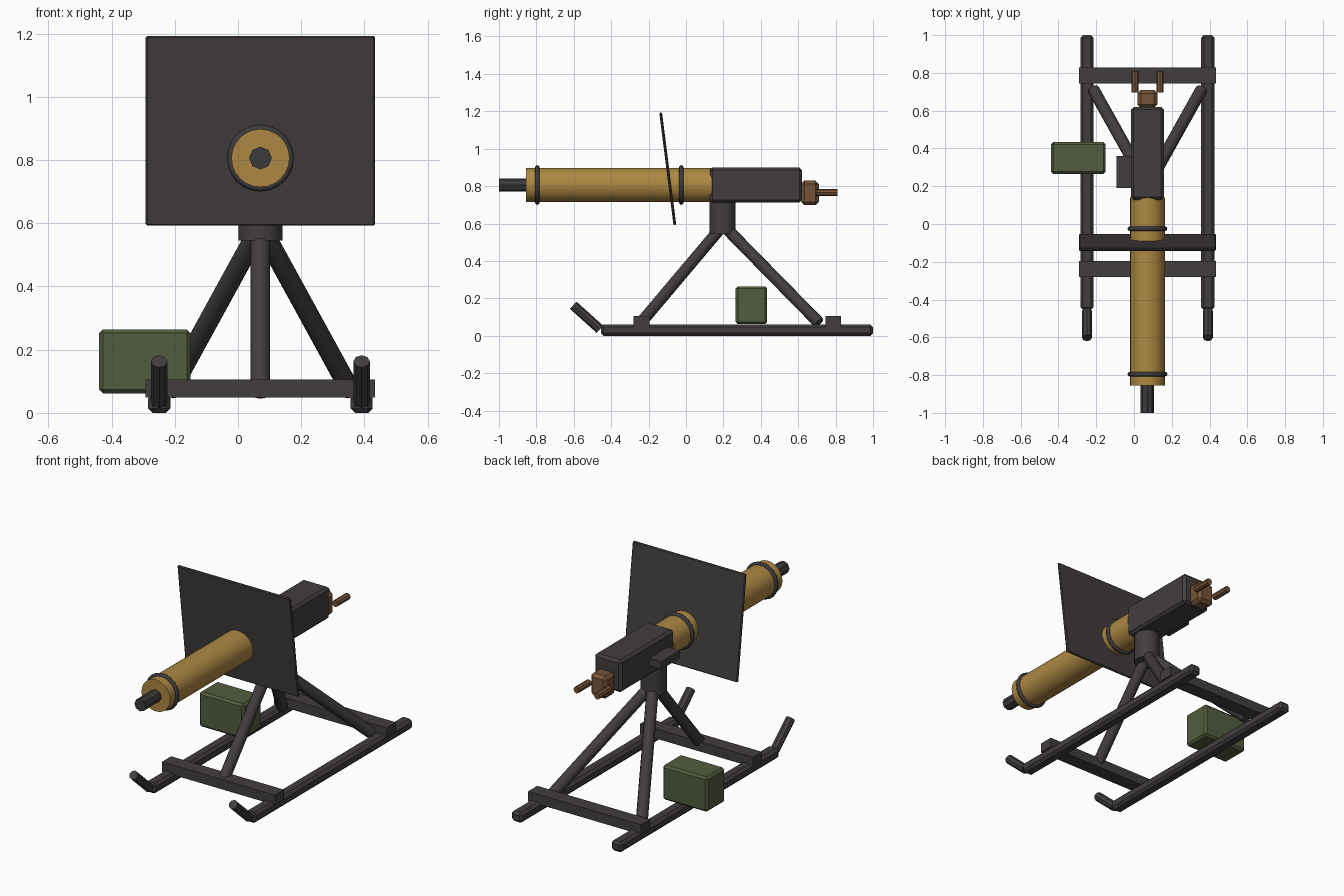
import bpy
import math
from mathutils import Vector

cube = bpy.data.objects.get("Cube")
if cube:
    bpy.data.objects.remove(cube, do_unlink=True)


def material(name, rgb):
    m = bpy.data.materials.new(name)
    m.use_nodes = True
    colour = (*rgb, 1)
    m.diffuse_color = colour
    m.node_tree.nodes["Principled BSDF"].inputs["Base Color"].default_value = colour
    return m


IRON = material("dark iron", (0.055, 0.047, 0.048))
STEEL = material("gun steel", (0.044, 0.042, 0.045))
BRASS = material("brass", (0.42, 0.245, 0.055))
WOOD = material("brown wood", (0.18, 0.088, 0.04))
GREEN = material("olive green", (0.085, 0.108, 0.048))

CX = 0.071      # centre line of the gun
AXIS_Z = 0.806  # height of the barrel
PIVOT_Y = 0.195


def finish(name, mat):
    ob = bpy.context.object
    ob.name = name
    ob.data.name = name
    ob.data.materials.append(mat)
    return ob


def box(name, lo, hi, mat, bevel=0.0, tilt=0.0):
    lo, hi = Vector(lo), Vector(hi)
    bpy.ops.mesh.primitive_cube_add(size=1, location=(lo + hi) / 2)
    ob = finish(name, mat)
    ob.scale = hi - lo
    bpy.ops.object.transform_apply(location=False, rotation=False, scale=True)
    ob.rotation_euler.x = tilt
    if bevel:
        mod = ob.modifiers.new("Bevel", 'BEVEL')
        mod.width = bevel
        mod.segments = 1
    return ob


def rod(name, a, b, radius, mat, sides=12, smooth=True):
    a, b = Vector(a), Vector(b)
    bpy.ops.mesh.primitive_cylinder_add(vertices=sides, radius=radius,
                                        depth=(b - a).length, location=(a + b) / 2)
    ob = finish(name, mat)
    ob.rotation_euler = (b - a).to_track_quat('Z', 'Y').to_euler()
    if smooth:
        bpy.ops.object.shade_smooth_by_angle(angle=math.radians(35))
    return ob


# Barrel and water jacket
rod("barrel_muzzle", (CX, -1, AXIS_Z), (CX, -0.8, AXIS_Z), 0.036, STEEL, 8, False)
rod("water_jacket", (CX, -0.855, AXIS_Z), (CX, 0.14, AXIS_Z), 0.092, BRASS, 24)
for name, y in (("front_band", -0.795), ("rear_band", -0.025)):
    bpy.ops.mesh.primitive_torus_add(location=(CX, y, AXIS_Z), rotation=(math.pi / 2, 0, 0),
                                     major_radius=0.094, minor_radius=0.012,
                                     major_segments=24, minor_segments=8)
    finish(name, STEEL)
    bpy.ops.object.shade_smooth_by_angle(angle=math.radians(50))

# Receiver with feed block
box("receiver", (CX - 0.087, 0.128, 0.713), (CX + 0.087, 0.62, 0.9), IRON, 0.014)
box("feed_block", (-0.093, 0.19, 0.775), (0, 0.36, 0.82), IRON)

# Rear grip block and handles
box("grip_block", (CX - 0.053, 0.615, 0.698), (CX + 0.053, 0.71, 0.83), WOOD, 0.018)
for side, name in ((-1, "right_handle"), (1, "left_handle")):
    x = CX + side * 0.066
    rod(name, (x, 0.695, 0.765), (x, 0.81, 0.765), 0.019, WOOD, 8, False)

# Shield, leaning forward
box("shield", (-0.292, -0.105, 0.59), (0.434, -0.09, 1.195), IRON, 0.005, math.radians(7.2))

# Pivot and tripod legs
rod("pivot", (CX, PIVOT_Y, 0.545), (CX, PIVOT_Y, 0.72), 0.07, IRON, 16)
rod("front_leg", (CX, 0.185, 0.575), (CX, -0.245, 0.065), 0.031, IRON)
for side, name in ((-1, "right"), (1, "left")):
    rod(name + "_rear_leg", (CX, 0.2, 0.59), (CX + side * 0.285, 0.71, 0.07), 0.032, IRON)
    # Sled runner with its turned-up tip
    x = CX + side * 0.32
    box(name + "_runner", (x - 0.035, -0.455, 0), (x + 0.035, 1, 0.06), IRON, 0.014)
    rod(name + "_runner_tip", (x, -0.46, 0.035), (x, -0.603, 0.163), 0.026, IRON, 8, False)

# Cross bars
for name, y in (("front_cross_bar", -0.238), ("rear_cross_bar", 0.787)):
    box(name, (-0.292, y - 0.042, 0.048), (0.434, y + 0.042, 0.105), IRON)

# Ammunition box
box("ammunition_box", (-0.439, 0.265, 0.062), (-0.15, 0.434, 0.264), GREEN, 0.012)
